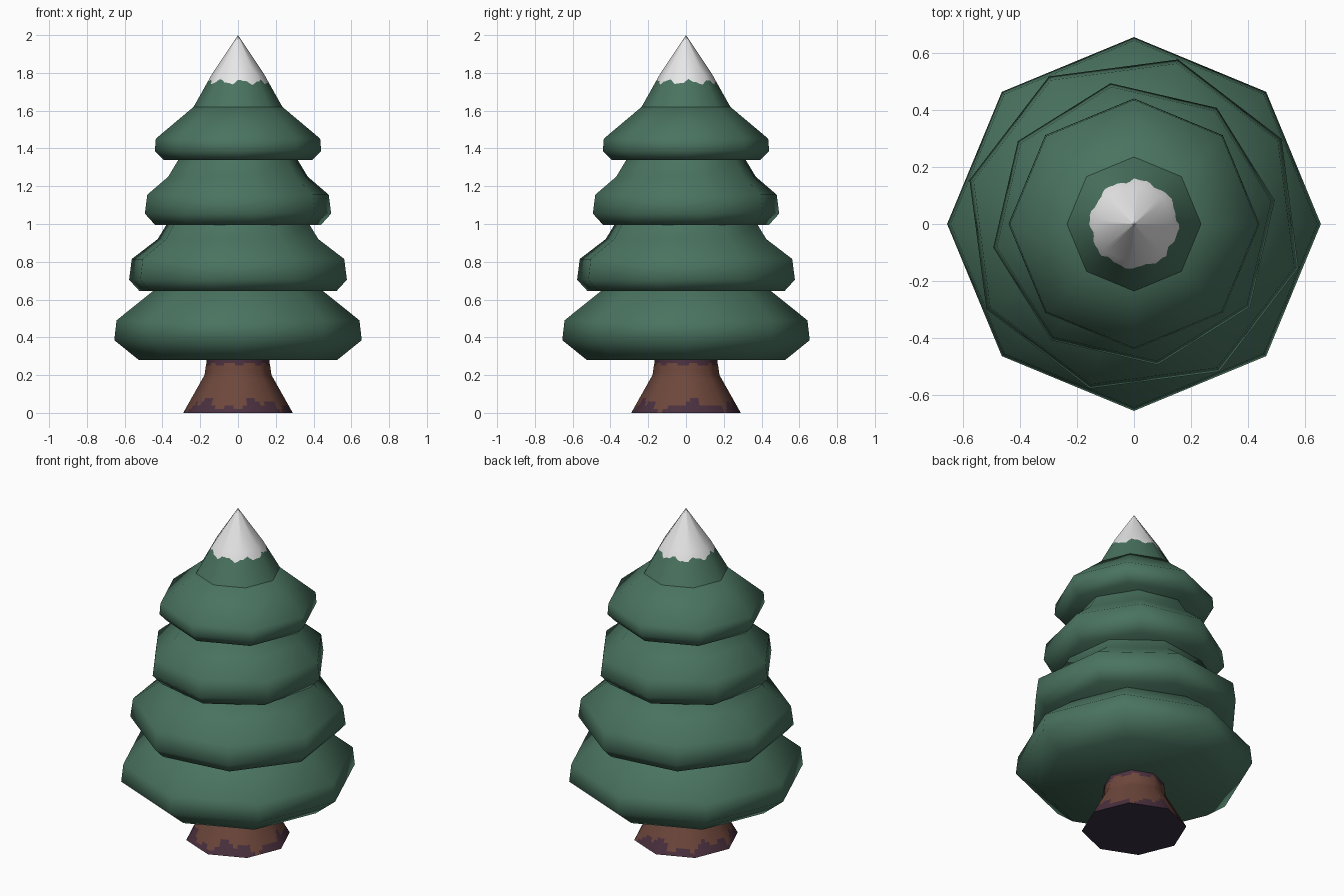
import bpy
from math import sin, cos, pi, radians
from mathutils import Vector

if "Cube" in bpy.data.objects:
    bpy.data.objects.remove(bpy.data.objects["Cube"])


def material(name, rgb):
    m = bpy.data.materials.new(name)
    m.diffuse_color = (*rgb, 1)
    m.use_nodes = True
    m.node_tree.nodes["Principled BSDF"].inputs["Base Color"].default_value = m.diffuse_color
    return m


GREEN = material("pine green", (0.068, 0.172, 0.116))
SNOW = material("snow white", (0.82, 0.82, 0.82))
BROWN = material("bark brown", (0.155, 0.063, 0.045))
PURPLE = material("bark purple", (0.070, 0.030, 0.050))
DARK = material("base dark purple", (0.042, 0.030, 0.062))


def octagon_lathe(name, profile, mats, turn=0, sub=1, wave=None, rule=None, cap=True):
    """Stack octagon rings (radius, z); sub splits each side for colour borders."""
    n = 8 * sub
    verts, normals, faces = [], [], []
    for i, (r, z) in enumerate(profile):
        lo, hi = profile[max(i - 1, 0)], profile[min(i + 1, len(profile) - 1)]
        slope = (lo[0] - hi[0]) / max(hi[1] - lo[1], 0.01)
        for j in range(n):
            a0 = radians(turn) + (j // sub) * pi / 4
            p = Vector((cos(a0), sin(a0), 0)).lerp(
                Vector((cos(a0 + pi / 4), sin(a0 + pi / 4), 0)), (j % sub) / sub)
            a = radians(turn) + j * 2 * pi / n
            dz = wave(i, a) if wave else 0
            verts.append(p * (r - dz * slope) + Vector((0, 0, z + dz)))
            normals.append(Vector((cos(a), sin(a), slope)).normalized())
    for i in range(len(profile) - 1):
        for j in range(n):
            k = (j + 1) % n
            faces.append((i * n + j, i * n + k, (i + 1) * n + k, (i + 1) * n + j))
    if cap:
        faces.append(tuple(reversed(range(n))))
        faces.append(tuple(range(len(verts) - n, len(verts))))
    me = bpy.data.meshes.new(name)
    me.from_pydata(verts, [], faces)
    for m in mats:
        me.materials.append(m)
    if rule:
        for p in me.polygons:
            p.material_index = rule(p.index // n, p.index % n * 2 * pi / n, p.center.z)
    me.shade_smooth()
    if sub > 1:
        me.normals_split_custom_set_from_vertices(normals)  # round shading
    else:
        me.set_sharp_from_angle(angle=radians(60))
    ob = bpy.data.objects.new(name, me)
    bpy.context.collection.objects.link(ob)
    return ob


# Branch tiers, each an octagon turned a little
octagon_lathe("branch_tier_bottom", [(0.525, 0.28), (0.655, 0.385), (0.643, 0.49),
              (0.45, 0.645), (0.38, 0.70)], [GREEN])
octagon_lathe("branch_tier_lower", [(0.54, 0.645), (0.597, 0.705), (0.582, 0.815),
              (0.44, 0.92), (0.39, 1.0), (0.36, 1.05)], [GREEN], 30)
octagon_lathe("branch_tier_upper", [(0.445, 0.995), (0.50, 1.055), (0.487, 1.155),
              (0.375, 1.25), (0.32, 1.34), (0.29, 1.39)], [GREEN], 9.5)
octagon_lathe("branch_tier_top", [(0.395, 1.34), (0.44, 1.387), (0.435, 1.452),
              (0.235, 1.62)], [GREEN])


# Tree tip with a scalloped snow line
def snow_line(i, a):
    return 0.011 * sin(8 * a + 0.6) + 0.005 * sin(19 * a) if i == 1 else 0


octagon_lathe("snowy_tip", [(0.235, 1.62), (0.161, 1.752), (0.14, 1.79), (0.0, 2.0)],
              [GREEN, SNOW], sub=8, wave=snow_line,
              rule=lambda i, a, z: int(i >= 1), cap=False)


# Flared trunk with uneven purple bark at its foot and under the branches
def bark(i, a, z):
    foot = 0.045 + 0.022 * sin(5 * a + 1) + 0.02 * sin(13 * a)
    return int(z < foot or z > 0.257 + 0.008 * sin(9 * a))


trunk = [(0.29 - 0.1125 * i / 10, 0.2 * i / 10) for i in range(11)]
trunk += [(0.173, 0.23), (0.17, 0.25), (0.167, 0.265), (0.165, 0.30)]
octagon_lathe("trunk", trunk, [BROWN, PURPLE], sub=8, rule=bark, cap=False)
octagon_lathe("trunk_base", [(0.29, 0.0), (0.286, 0.006)], [DARK])
